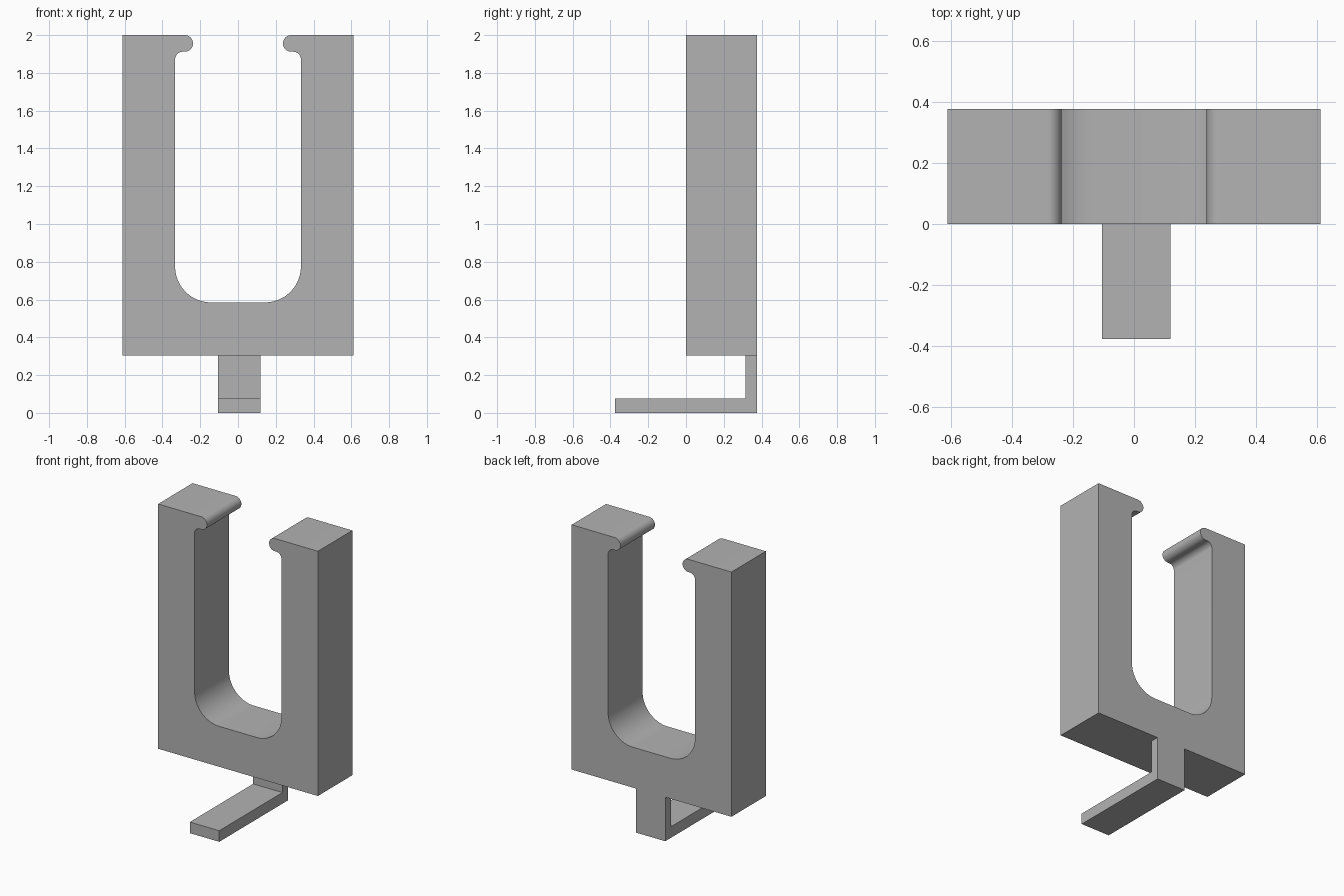
import bpy, bmesh, math
from mathutils import Vector

if "Cube" in bpy.data.objects:
    bpy.data.objects.remove(bpy.data.objects["Cube"], do_unlink=True)

grey = bpy.data.materials.new("light grey")
grey.use_nodes = True
COLOUR = (0.45, 0.45, 0.45, 1)
grey.diffuse_color = COLOUR
grey.node_tree.nodes["Principled BSDF"].inputs["Base Color"].default_value = COLOUR


def arc(cx, cz, r, start, end, steps):
    """Points along an arc, angles in degrees."""
    angles = [math.radians(start + (end - start) * i / steps) for i in range(steps + 1)]
    return [(cx + r * math.cos(a), cz + r * math.sin(a)) for a in angles]


def extrude_profile(name, points, sweep):
    """Fill a closed 3D outline and sweep it into a solid."""
    bm = bmesh.new()
    face = bm.faces.new([bm.verts.new(p) for p in points])
    swept = bmesh.ops.extrude_face_region(bm, geom=[face])["geom"]
    bmesh.ops.translate(bm, vec=Vector(sweep),
                        verts=[v for v in swept if isinstance(v, bmesh.types.BMVert)])
    bmesh.ops.recalc_face_normals(bm, faces=bm.faces[:])
    mesh = bpy.data.meshes.new(name)
    bm.to_mesh(mesh)
    bm.free()
    mesh.materials.append(grey)
    obj = bpy.data.objects.new(name, mesh)
    bpy.context.collection.objects.link(obj)
    bpy.ops.object.select_all(action="DESELECT")
    obj.select_set(True)
    bpy.context.view_layer.objects.active = obj
    bpy.ops.object.shade_smooth_by_angle(angle=math.radians(30))
    return obj


# Main body: U-shaped clip with rounded inner corners and retaining lips
DEPTH, HALF, WALL = 0.377, 0.612, 0.333
FLOOR, CORNER = 0.585, 0.19
LIP_R, LIP_TIP, FILLET = 0.044, 0.238, 0.04
lip_bottom = 2 - 2 * LIP_R
half = [(HALF, 0.305), (HALF, 2)]
half += arc(LIP_TIP + LIP_R, 2 - LIP_R, LIP_R, 90, 270, 20)
half += arc(WALL - FILLET, lip_bottom - FILLET, FILLET, 90, 0, 10)
half += arc(WALL - CORNER, FLOOR + CORNER, CORNER, 0, -90, 20)
outline = half + [(-x, z) for x, z in reversed(half)]
extrude_profile("clip_body", [(x, 0, z) for x, z in outline], (0, DEPTH, 0))

# Mounting bracket: back stem and forward foot in one L profile
STEM_FRONT, FOOT_TOP = 0.315, 0.077
bracket = [(-DEPTH, 0), (DEPTH, 0), (DEPTH, 0.305), (STEM_FRONT, 0.305),
           (STEM_FRONT, FOOT_TOP), (-DEPTH, FOOT_TOP)]
extrude_profile("mounting_bracket", [(-0.105, y, z) for y, z in bracket], (0.225, 0, 0))
